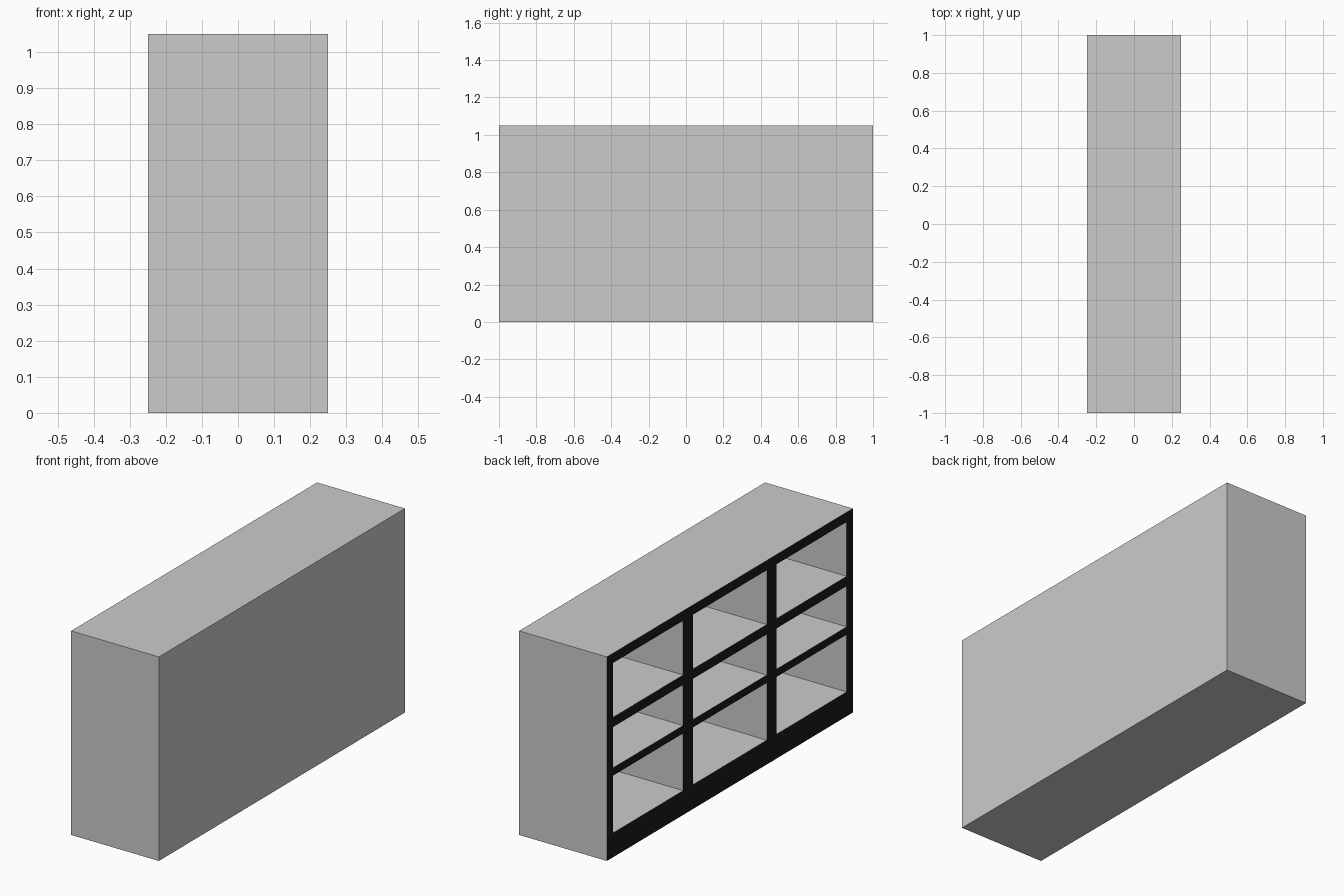
import bpy, bmesh

if "Cube" in bpy.data.objects:
    bpy.data.objects.remove(bpy.data.objects["Cube"])

W, L, H = 0.5, 2.0, 1.05      # depth (x), length (y), height (z)
DEPTH = 0.45                  # compartment depth, leaving a back panel
YS = [-1, -0.95, -0.38, -0.30, 0.30, 0.38, 0.95, 1]
ZS = [0, 0.125, 0.42, 0.46, 0.67, 0.72, 1.0, H]


def material(name, rgb):
    m = bpy.data.materials.new(name)
    m.diffuse_color = (*rgb, 1)
    m.use_nodes = True
    m.node_tree.nodes["Principled BSDF"].inputs["Base Color"].default_value = m.diffuse_color
    return m


bm = bmesh.new()

# open face: a grid of frame strips and compartment openings
grid = [[bm.verts.new((-W / 2, y, z)) for z in ZS] for y in YS]
openings = []
for i in range(len(YS) - 1):
    for j in range(len(ZS) - 1):
        f = bm.faces.new((grid[i][j], grid[i][j + 1], grid[i + 1][j + 1], grid[i + 1][j]))
        if i % 2 and j % 2:
            openings.append(f)

# outer carcass: sweep the border back and close it
border = [e for e in bm.edges if e.is_boundary]
ext = bmesh.ops.extrude_edge_only(bm, edges=border)["geom"]
bmesh.ops.translate(bm, vec=(W, 0, 0), verts=[g for g in ext if isinstance(g, bmesh.types.BMVert)])
bmesh.ops.holes_fill(bm, edges=[e for e in bm.edges if e.is_boundary], sides=0)
bmesh.ops.recalc_face_normals(bm, faces=bm.faces[:])

# compartments: push every opening inward
bmesh.ops.inset_individual(bm, faces=openings, thickness=0, depth=-DEPTH)

# black front edge of the frame, grey everywhere else
bm.normal_update()
for f in bm.faces:
    on_front = all(v.co.x < -W / 2 + 1e-4 for v in f.verts)
    f.material_index = 1 if on_front else 0

me = bpy.data.meshes.new("shelf_cabinet")
bm.to_mesh(me)
bm.free()
me.materials.append(material("grey", (0.8, 0.8, 0.8)))
me.materials.append(material("black", (0.01, 0.01, 0.01)))
obj = bpy.data.objects.new("shelf_cabinet", me)
bpy.context.collection.objects.link(obj)
